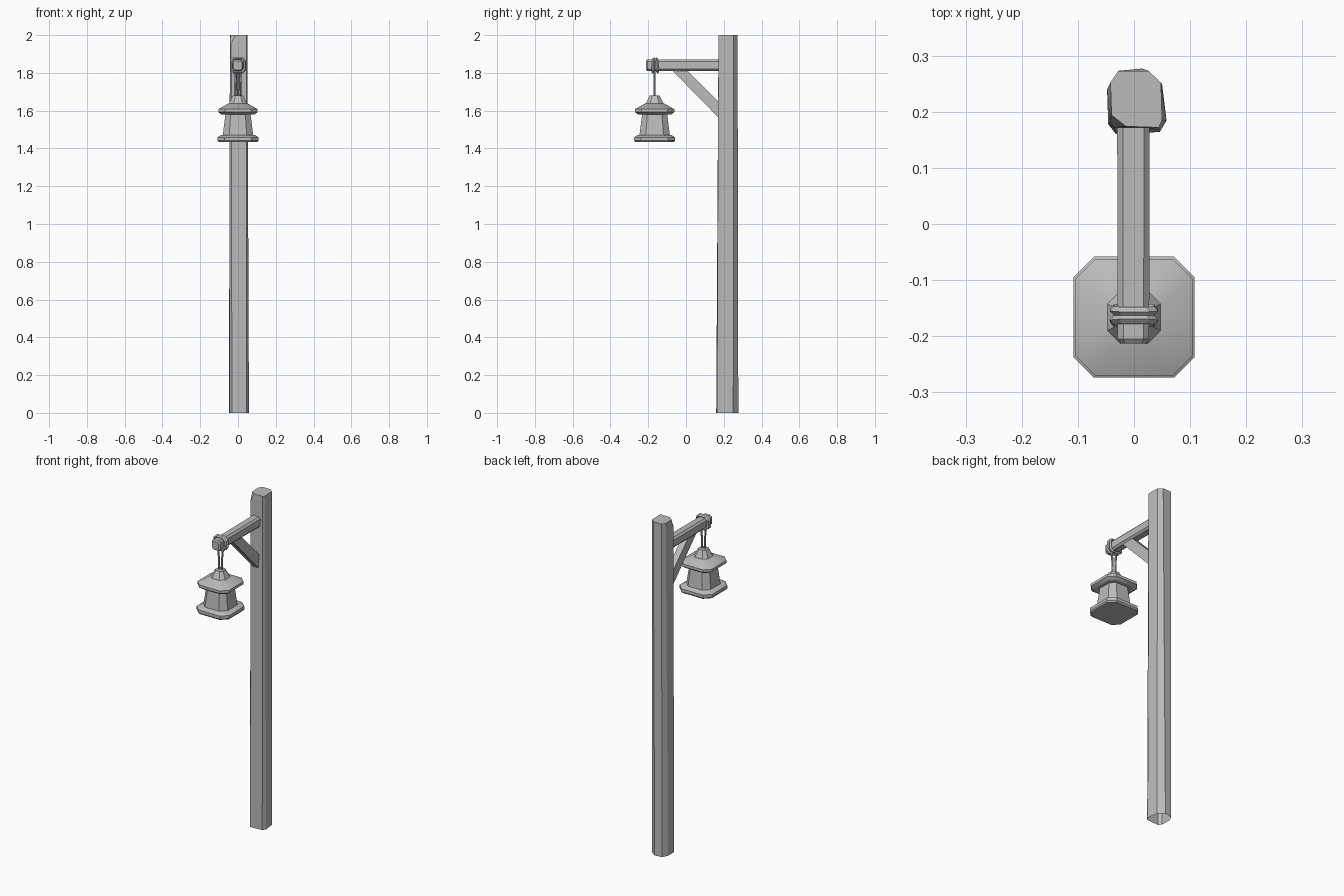
import bpy, bmesh, math
from mathutils import Vector

if "Cube" in bpy.data.objects:
    bpy.data.objects.remove(bpy.data.objects["Cube"], do_unlink=True)

grey = bpy.data.materials.new("plain_grey")
grey.use_nodes = True
colour = (0.5, 0.5, 0.5, 1)
grey.diffuse_color = colour
grey.node_tree.nodes["Principled BSDF"].inputs["Base Color"].default_value = colour

LAMP_Y = -0.166
ARM_Z = 1.84


def make(name, bm, smooth=False):
    bmesh.ops.recalc_face_normals(bm, faces=bm.faces)
    mesh = bpy.data.meshes.new(name)
    bm.to_mesh(mesh)
    bm.free()
    mesh.materials.append(grey)
    obj = bpy.data.objects.new(name, mesh)
    bpy.context.collection.objects.link(obj)
    if smooth:
        bpy.ops.object.select_all(action='DESELECT')
        obj.select_set(True)
        bpy.context.view_layer.objects.active = obj
        bpy.ops.object.shade_smooth_by_angle(angle=math.radians(30))
    return obj


def loft(name, sections, cap_start=True, cap_end=True, closed=False, smooth=False):
    """Skin a row of matching cross-sections."""
    bm = bmesh.new()
    rings = [[bm.verts.new(p) for p in s] for s in sections]
    pairs = list(zip(rings, rings[1:]))
    if closed:
        pairs.append((rings[-1], rings[0]))
    for a, b in pairs:
        n = len(a)
        for i in range(n):
            bm.faces.new((a[i], a[(i + 1) % n], b[(i + 1) % n], b[i]))
    if cap_start and not closed:
        bm.faces.new(rings[0])
    if cap_end and not closed:
        bm.faces.new(rings[-1])
    return make(name, bm, smooth)


def octagon(half, flat):
    """Square with cut corners; flat is half the length of each main side."""
    return [(half, -flat), (half, flat), (flat, half), (-flat, half),
            (-half, flat), (-half, -flat), (-flat, -half), (flat, -half)]


# Post: rough-hewn and open underneath, with a chipped front corner on top
foot = [(-0.032, 0.160), (0.046, 0.164), (0.058, 0.184), (0.050, 0.250),
        (0.014, 0.277), (-0.030, 0.270), (-0.048, 0.240), (-0.046, 0.178)]
head = [(-0.036, 0.172), (0.044, 0.172), (0.050, 0.185), (0.048, 0.252),
        (0.026, 0.273), (-0.028, 0.273), (-0.042, 0.252), (-0.043, 0.182)]
shoulder = [(x, y, 1.955 if i in (0, 7) else 1.985) for i, (x, y) in enumerate(head)]
tip = [(x, y, 2) for x, y in head]
tip[0] = (-0.014, 0.174, 2)
tip[7] = (-0.040, 0.194, 2)
loft("post", [[(x, y, 0) for x, y in foot], shoulder, tip], cap_start=False)


# Crossarm with cut edges and a slightly tapered end
def arm_section(y, half, flat):
    return [(x - 0.001, y, ARM_Z + z * 1.07) for x, z in octagon(half, flat)]


loft("crossarm", [arm_section(-0.213, 0.022, 0.015), arm_section(-0.205, 0.028, 0.018),
                  arm_section(0.18, 0.029, 0.019)])

# Diagonal brace under the arm
side = [(-0.075, 1.815), (0.005, 1.815), (0.18, 1.64), (0.18, 1.555)]
loft("brace", [[(x, y, z) for y, z in side] for x in (-0.019, 0.019)])

# Two rope loops tied round the arm, leaning against each other
for label, y, lean in (("front", -0.173, 0.08), ("back", -0.153, -0.08)):
    rings = []
    for half, dy in ((0.028, 0), (0.036, -0.008), (0.043, 0), (0.036, 0.008)):
        rings.append([(x, y + dy + z * lean, ARM_Z + z)
                      for x, z in octagon(half, half * 0.6)])
    loft(label + "_rope_loop", rings, closed=True)

# Two hanging rope strands
for label, s in (("left", 1), ("right", -1)):
    rings = []
    for cx, z in ((0.008, 1.665), (0.014, 1.815)):
        rings.append([(s * cx + 0.006 * math.cos(k * math.pi / 3),
                       LAMP_Y + 0.006 * math.sin(k * math.pi / 3), z) for k in range(6)])
    loft(label + "_rope_strand", rings)


# Lantern parts, each a stack of cut-corner squares: half width, flat ratio, height
def lantern_part(name, stack):
    loft(name, [[(x, LAMP_Y + y, z) for x, y in octagon(h, h * r)] for h, r, z in stack],
         smooth=True)


lantern_part("lantern_cap", [(0.051, 0.5, 1.632), (0.045, 0.5, 1.642), (0.026, 0.5, 1.68)])
lantern_part("lantern_roof", [(0.088, 0.66, 1.58), (0.104, 0.66, 1.592),
                              (0.104, 0.66, 1.608), (0.051, 0.55, 1.638)])
lantern_part("lantern_body", [(0.081, 0.58, 1.466), (0.066, 0.58, 1.585)])
lantern_part("lantern_base", [(0.102, 0.66, 1.433), (0.108, 0.66, 1.441),
                              (0.108, 0.66, 1.459), (0.09, 0.66, 1.471)])
